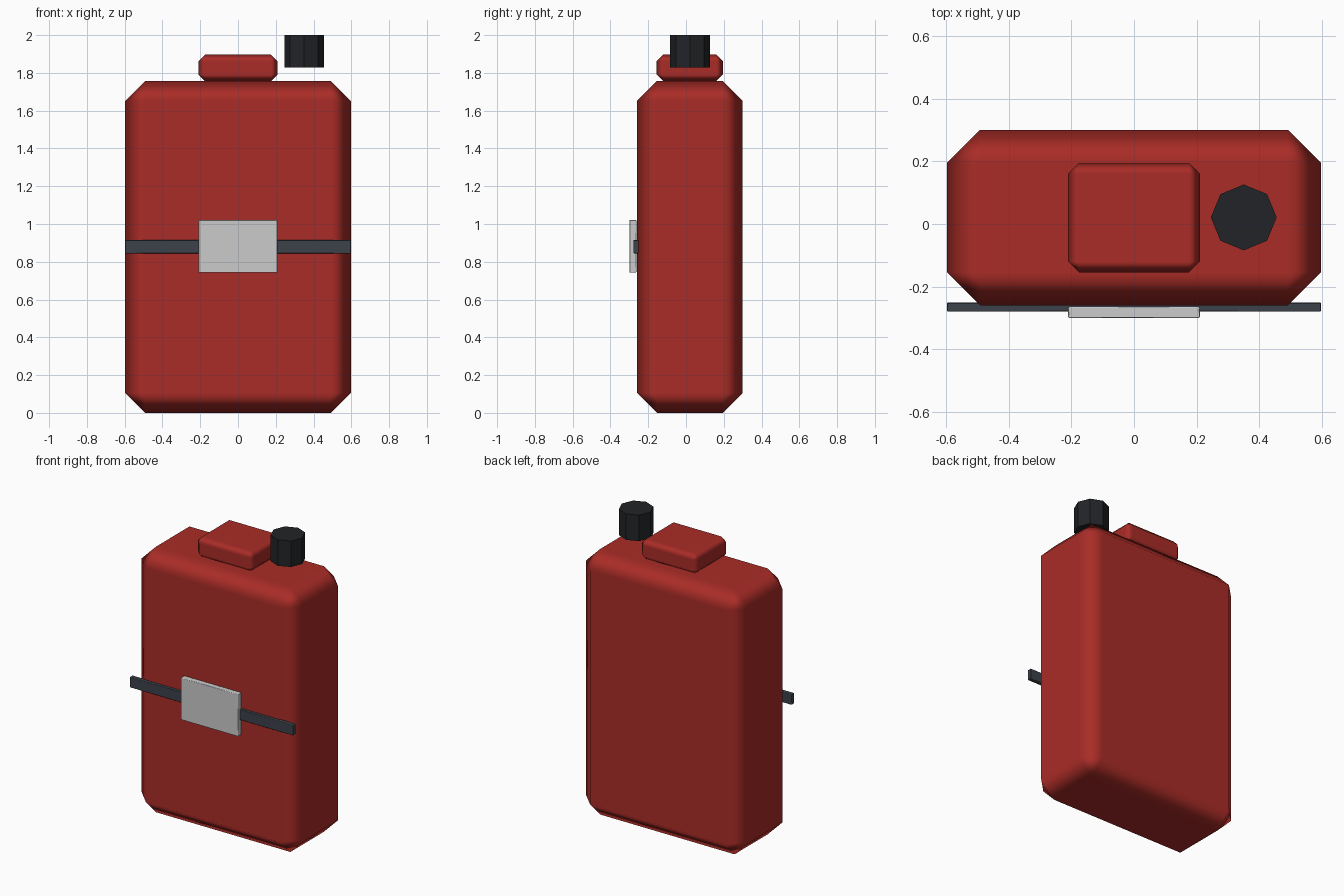
import bpy

if "Cube" in bpy.data.objects:
    bpy.data.objects.remove(bpy.data.objects["Cube"])


def material(name, rgb):
    m = bpy.data.materials.new(name)
    m.diffuse_color = (*rgb, 1)
    m.use_nodes = True
    m.node_tree.nodes["Principled BSDF"].inputs["Base Color"].default_value = m.diffuse_color
    return m


red = material("red_paint", (0.40, 0.025, 0.02))
black = material("black_plastic", (0.015, 0.017, 0.02))
slate = material("dark_strap", (0.045, 0.055, 0.07))
silver = material("pale_metal", (0.55, 0.57, 0.58))


def box(name, lo, hi, mat, bevel):
    """Box between two corners with a one-step softened chamfer."""
    bpy.ops.mesh.primitive_cube_add(size=1, location=[(a + b) / 2 for a, b in zip(lo, hi)])
    ob = bpy.context.object
    ob.name = name
    ob.scale = [b - a for a, b in zip(lo, hi)]
    bpy.ops.object.transform_apply(location=False, rotation=False, scale=True)
    ob.data.materials.append(mat)
    bpy.ops.object.shade_smooth()
    mod = ob.modifiers.new("chamfer", "BEVEL")
    mod.width = bevel
    mod.segments = 1
    mod.harden_normals = True
    return ob


# Can body and the raised block on top
box("can_body", (-0.597, -0.26, 0), (0.597, 0.30, 1.757), red, 0.106)
box("top_handle", (-0.21, -0.155, 1.757), (0.21, 0.195, 1.897), red, 0.035)

# Strap across the front with its label plate
box("front_strap", (-0.597, -0.279, 0.845), (0.597, -0.251, 0.915), slate, 0.003)
box("front_plate", (-0.21, -0.30, 0.742), (0.21, -0.263, 1.022), silver, 0.004)

# Eight-sided filler cap, offset to the right
bpy.ops.mesh.primitive_cylinder_add(vertices=8, radius=0.105, depth=0.172,
                                    location=(0.35, 0.021, 1.914))
cap = bpy.context.object
cap.name = "filler_cap"
cap.data.materials.append(black)
